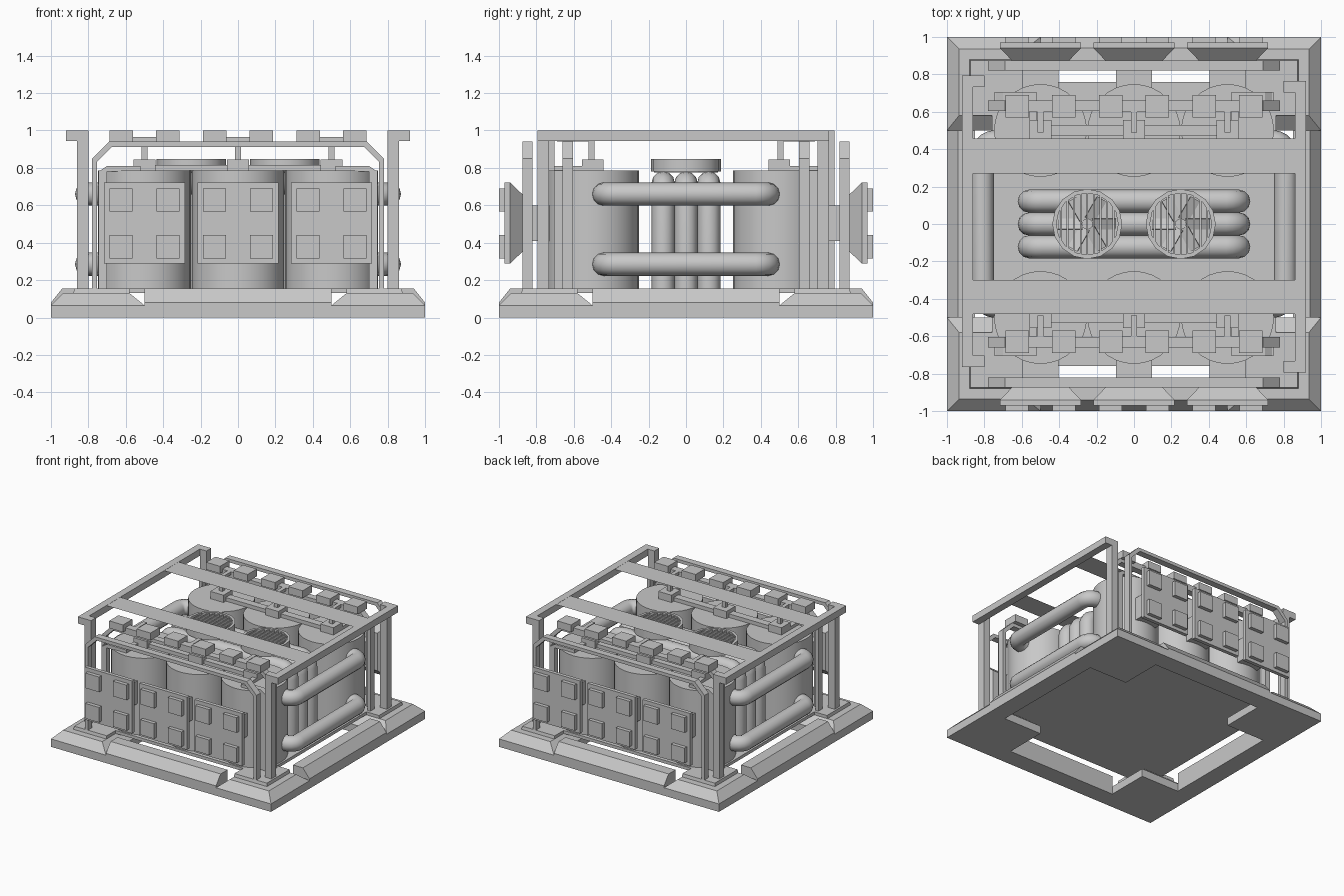
import bpy, bmesh, math
from mathutils import Vector, Matrix

if "Cube" in bpy.data.objects:
    bpy.data.objects.remove(bpy.data.objects["Cube"])

COLOUR = (0.58, 0.58, 0.58, 1)
grey = bpy.data.materials.new("plain_grey")
grey.use_nodes = True
grey.diffuse_color = COLOUR
grey.node_tree.nodes["Principled BSDF"].inputs["Base Color"].default_value = COLOUR


def add_object(name, bm, smooth=False):
    bmesh.ops.recalc_face_normals(bm, faces=bm.faces[:])
    mesh = bpy.data.meshes.new(name)
    bm.to_mesh(mesh)
    bm.free()
    mesh.materials.append(grey)
    obj = bpy.data.objects.new(name, mesh)
    bpy.context.collection.objects.link(obj)
    if smooth:
        activate(obj)
        bpy.ops.object.shade_smooth_by_angle(angle=math.radians(40))


def activate(obj):
    bpy.ops.object.select_all(action='DESELECT')
    obj.select_set(True)
    bpy.context.view_layer.objects.active = obj


def box(bm, x, y, z):
    """Box from (low, high) ranges."""
    size = [abs(r[1] - r[0]) for r in (x, y, z)]
    mid = [(r[0] + r[1]) / 2 for r in (x, y, z)]
    bmesh.ops.create_cube(bm, size=1, matrix=Matrix.Translation(mid) @ Matrix.Diagonal((*size, 1)))


def loft(bm, lower, upper):
    """Closed solid between two matching loops of points."""
    a = [bm.verts.new(p) for p in lower]
    b = [bm.verts.new(p) for p in upper]
    bm.faces.new(a)
    bm.faces.new(b)
    for i in range(len(a)):
        j = (i + 1) % len(a)
        bm.faces.new((a[i], a[j], b[j], b[i]))


def cylinder(bm, x, y, z, r, sides=32):
    bmesh.ops.create_cone(bm, cap_ends=True, segments=sides, radius1=r, radius2=r, depth=z[1] - z[0],
                          matrix=Matrix.Translation((x, y, (z[0] + z[1]) / 2)))


def pipe(name, points, r, bend):
    """Round pipe along a path whose inner corners are turned into arcs."""
    pts = [Vector(p) for p in points]
    path = [pts[0]]
    for before, p, after in zip(pts, pts[1:], pts[2:]):
        u, v = (before - p).normalized(), (after - p).normalized()
        for k in range(6):
            t = math.pi / 2 * k / 5
            path.append(p + bend * (u * (1 - math.sin(t)) + v * (1 - math.cos(t))))
    path.append(pts[-1])
    curve = bpy.data.curves.new(name, 'CURVE')
    curve.dimensions = '3D'
    curve.bevel_depth = r
    curve.bevel_resolution = 4
    curve.use_fill_caps = True
    spline = curve.splines.new('POLY')
    spline.points.add(len(path) - 1)
    for point, co in zip(spline.points, path):
        point.co = (*co, 1)
    obj = bpy.data.objects.new(name, curve)
    bpy.context.collection.objects.link(obj)
    curve.materials.append(grey)
    activate(obj)
    bpy.ops.object.convert(target='MESH')
    bpy.ops.object.shade_smooth_by_angle(angle=math.radians(50))


def arch(bm, half, top, chamfer, y, t=0.027):
    """Frame with cut upper corners, standing on the base."""
    def outline(h, z, c, yy):
        return [(-h, yy, 0.14), (-h, yy, z - c), (-h + c, yy, z), (h - c, yy, z), (h, yy, z - c), (h, yy, 0.14)]
    def loop(yy):
        return outline(half, top, chamfer, yy) + outline(half - t, top - t, chamfer - t * 0.4, yy)[::-1]
    loft(bm, loop(y[0]), loop(y[1]))


def square(x, y, z):
    return [(x[0], y[0], z), (x[1], y[0], z), (x[1], y[1], z), (x[0], y[1], z)]


FLOOR = 0.155
SIDES = (-1, 1)
COLUMNS = (-0.5, 0, 0.5)

# Base: raised centre plate, bevelled corner blocks and edge bars
bm = bmesh.new()
box(bm, (-0.76, 0.76), (-0.76, 0.76), (0.13, FLOOR))
add_object("base_plate", bm)
corners, pads = bmesh.new(), bmesh.new()
for sx in SIDES:
    for sy in SIDES:
        def span(a, b):
            return (sx * a, sx * b), (sy * a, sy * b)
        low, middle = square(*span(0.5, 1), 0), square(*span(0.5, 1), 0.065)
        loft(corners, low, middle)
        loft(corners, middle, square(*span(0.58, 0.935), 0.13))
        loft(pads, square(*span(0.58, 0.88), 0.13), square(*span(0.58, 0.875), FLOOR))
add_object("base_corners", corners)
add_object("corner_pads", pads)
bm = bmesh.new()
profile = [(0.85, 0), (1, 0), (1, 0.08), (0.94, FLOOR), (0.85, FLOOR)]
for s in SIDES:
    loft(bm, [(-0.5, s * d, z) for d, z in profile], [(0.5, s * d, z) for d, z in profile])
    loft(bm, [(s * d, -0.5, z) for d, z in profile], [(s * d, 0.5, z) for d, z in profile])
add_object("base_edge_bars", bm)

# Tanks with their coupling blocks and end brackets
tanks, couplings, brackets = bmesh.new(), bmesh.new(), bmesh.new()
for sy in SIDES:
    for x in COLUMNS:
        cylinder(tanks, x, sy * 0.5, (0.14, 0.785), 0.248)
        box(couplings, (x - 0.06, x + 0.06), (sy * 0.44, sy * 0.555), (0.78, 0.845))
    box(couplings, (-0.5, 0.5), (sy * 0.47, sy * 0.53), (0.785, 0.815))
    for sx in SIDES:
        box(brackets, (sx * 0.70, sx * 0.745), (sy * 0.66, sy * 0.705), (0.14, 0.785))
        top = [(sx * 0.745, 0.78), (sx * 0.70, 0.81), (sx * 0.52, 0.81), (sx * 0.52, 0.78)]
        loft(brackets, [(x, sy * 0.66, z) for x, z in top], [(x, sy * 0.705, z) for x, z in top])
        box(brackets, (sx * 0.52, sx * 0.56), (sy * 0.53, sy * 0.66), (0.78, 0.81))
add_object("tanks", tanks, True)
add_object("tank_couplings", couplings)
add_object("tank_brackets", brackets)

# Arched frames, blocks and hangers above the tanks
arches, blocks, hangers = bmesh.new(), bmesh.new(), bmesh.new()
for sy in SIDES:
    arch(arches, 0.78, 0.94, 0.09, (sy * 0.82, sy * 0.875))
    arch(arches, 0.78, 0.94, 0.09, (sy * 0.605, sy * 0.66))
    for x in COLUMNS:
        for s in SIDES:
            cx = x + s * 0.125
            box(blocks, (cx - 0.063, cx + 0.063), (sy * 0.57, sy * 0.69), (0.94, 1))
        box(blocks, (x - 0.07, x + 0.07), (sy * 0.60, sy * 0.66), (0.94, 0.965))
        box(hangers, (x - 0.016, x + 0.016), (sy * 0.49, sy * 0.61), (0.94, 0.965))
        box(hangers, (x - 0.016, x + 0.016), (sy * 0.49, sy * 0.522), (0.84, 0.95))
add_object("arched_frames", arches)
add_object("top_blocks", blocks)
add_object("hangers", hangers)

# Front and back panels with raised squares
panels, squares, mounts = bmesh.new(), bmesh.new(), bmesh.new()
for sy in SIDES:
    for x in COLUMNS:
        def panel_loop(h, y):
            return [(x + a * h, sy * y, 0.505 + b * h) for a, b in ((-1, -1), (1, -1), (1, 1), (-1, 1))]
        loft(panels, panel_loop(0.216, 0.97), panel_loop(0.216, 0.94))
        loft(panels, panel_loop(0.216, 0.94), panel_loop(0.154, 0.875))
        box(mounts, (x - 0.095, x + 0.095), (sy * 0.70, sy * 0.88), (0.41, 0.6))
        for a in SIDES:
            for b in SIDES:
                cx, cz = x + a * 0.125, 0.503 + b * 0.125
                box(squares, (cx - 0.062, cx + 0.062), (sy * 0.965, sy), (cz - 0.062, cz + 0.062))
add_object("panels", panels)
add_object("panel_squares", squares)
add_object("panel_mounts", mounts)

# Outer rack: slim side beams with end tabs over the posts, and two flat straps
beams, posts, straps = bmesh.new(), bmesh.new(), bmesh.new()
for s in SIDES:
    box(beams, (s * 0.86, s * 0.92), (-s * 0.795, s * 0.765), (0.945, 1))
    for y in (-0.764, 0.734):
        end = (s * y - 0.031, s * y + 0.031)
        box(beams, (s * 0.80, s * 0.86), end, (0.945, 1))
        box(posts, (s * 0.80, s * 0.86), end, (0.13, 0.945))
for y in ((0.27, 0.458), (-0.48, -0.30)):
    straps.faces.new([straps.verts.new(p) for p in square((-0.86, 0.86), y, 0.999)])
add_object("rack_beams", beams)
add_object("rack_posts", posts)
add_object("rack_straps", straps)

# Side pipes and central pipe bank
for s in SIDES:
    for z in (0.66, 0.285):
        pipe("side_pipe", [(s * 0.5, -0.44, z), (s * 0.81, -0.44, z), (s * 0.81, 0.44, z), (s * 0.5, 0.44, z)],
             0.062, 0.07)
for y in (-0.122, 0, 0.122):
    pipe("centre_pipe", [(-0.56, y, 0.14), (-0.56, y, 0.72), (0.56, y, 0.72), (0.56, y, 0.14)], 0.062, 0.07)

# Round fans: ring, floor, slats and blades
rings, grilles = bmesh.new(), bmesh.new()
for x in (-0.25, 0.25):
    inner, outer = 0.165, 0.187
    steps = [2 * math.pi * i / 16 for i in range(16)]
    loops = [[rings.verts.new((x + r * math.cos(a), r * math.sin(a), z)) for a in steps]
             for r, z in ((outer, 0.78), (outer, 0.848), (inner, 0.848), (inner, 0.78))]
    for k in range(4):
        p, q = loops[k], loops[(k + 1) % 4]
        for i in range(16):
            j = (i + 1) % 16
            rings.faces.new((p[i], p[j], q[j], q[i]))
    cylinder(grilles, x, 0, (0.775, 0.785), 0.17, 16)
    cylinder(grilles, x, 0, (0.78, 0.815), 0.03, 12)
    for i in range(6):
        turn = Matrix.Translation((x, 0, 0.8)) @ Matrix.Rotation(i * math.pi / 3, 4, 'Z')
        bmesh.ops.create_cube(grilles, size=1, matrix=turn @ Matrix.Translation((0.09, 0, 0))
                              @ Matrix.Rotation(0.4, 4, 'X') @ Matrix.Diagonal((0.13, 0.06, 0.005, 1)))
    for i in range(-4, 5):
        dx = i * 0.035
        reach = math.sqrt(0.168 ** 2 - dx ** 2)
        box(grilles, (x + dx - 0.005, x + dx + 0.005), (-reach, reach), (0.82, 0.842))
add_object("fan_rings", rings, True)
add_object("fan_grilles", grilles)
